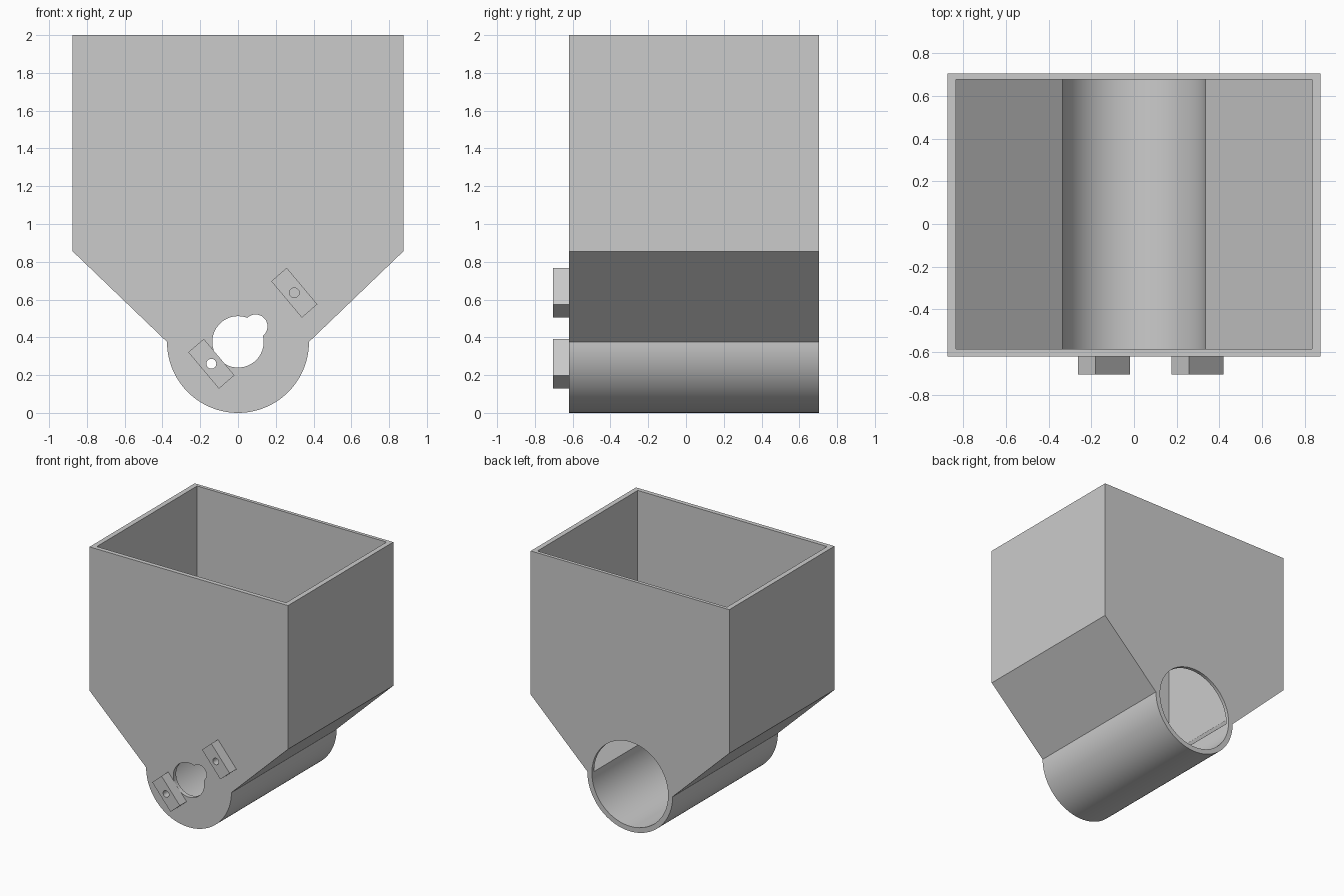
import bpy
import bmesh
from math import cos, sin, pi

cube = bpy.data.objects.get("Cube")
if cube:
    bpy.data.objects.remove(cube, do_unlink=True)

AXIS_Z = 0.376            # height of the tube axis
FRONT, BACK = -0.62, 0.705
TOP, BEND = 2.0, 0.855    # hopper rim and start of the slopes
SEGMENTS = 96


def arc(cx, cz, r, start, end, n):
    return [(cx + r * cos(start + (end - start) * i / n),
             cz + r * sin(start + (end - start) * i / n)) for i in range(n + 1)]


def circle(cx, cz, r, n=SEGMENTS):
    return arc(cx, cz, r, 0, 2 * pi, n)[:-1]


def hopper_profile(half_width, radius, top):
    """Straight sides, sloped shoulders and a half-round bottom."""
    return ([(half_width, top), (-half_width, top), (-half_width, BEND)]
            + arc(0, AXIS_Z, radius, -pi, 0, SEGMENTS // 2)
            + [(half_width, BEND)])


def prism(name, profile, y0, y1):
    """Extrude an (x, z) outline along y."""
    bm = bmesh.new()
    face = bm.faces.new([bm.verts.new((x, y0, z)) for x, z in profile])
    extruded = bmesh.ops.extrude_face_region(bm, geom=[face])
    moved = [v for v in extruded["geom"] if isinstance(v, bmesh.types.BMVert)]
    bmesh.ops.translate(bm, verts=moved, vec=(0, y1 - y0, 0))
    bmesh.ops.recalc_face_normals(bm, faces=bm.faces)
    mesh = bpy.data.meshes.new(name)
    bm.to_mesh(mesh)
    bm.free()
    obj = bpy.data.objects.new(name, mesh)
    bpy.context.collection.objects.link(obj)
    return obj


def activate(obj):
    bpy.ops.object.select_all(action="DESELECT")
    obj.select_set(True)
    bpy.context.view_layer.objects.active = obj


def cut(obj, profile, y0, y1):
    cutter = prism("cutter", profile, y0, y1)
    cutter.hide_render = True
    mod = obj.modifiers.new("cut", "BOOLEAN")
    mod.operation = "DIFFERENCE"
    mod.solver = "EXACT"
    mod.object = cutter
    activate(obj)
    bpy.ops.object.modifier_apply(modifier=mod.name)
    bpy.data.objects.remove(cutter, do_unlink=True)


def finish(obj):
    activate(obj)
    bpy.ops.object.shade_smooth_by_angle(angle=pi / 6)


# Hopper with open top and a tube along its bottom
body = prism("hopper_body", hopper_profile(0.875, 0.376, TOP), FRONT, BACK)
cut(body, hopper_profile(0.835, 0.336, TOP + 0.2), FRONT + 0.035, BACK - 0.027)

# Tube mouth in the back wall
cut(body, circle(0, AXIS_Z, 0.336), BACK - 0.05, BACK + 0.1)

# Shaft opening with a side lobe in the front wall
cut(body, circle(0, AXIS_Z, 0.136, 64), FRONT - 0.1, FRONT + 0.1)
cut(body, circle(0.093, 0.458, 0.063, 48), FRONT - 0.1, FRONT + 0.1)

# Two tilted mounting blocks, each with a screw hole through the wall
along = (0.081, -0.0965)
across = (0.041, 0.0355)
for name, cx, cz in (("upper_mount", 0.298, 0.636), ("lower_mount", -0.141, 0.26)):
    corners = [(cx + s * along[0] + t * across[0], cz + s * along[1] + t * across[1])
               for s, t in ((-1, -1), (1, -1), (1, 1), (-1, 1))]
    mount = prism(name, corners, -0.705, FRONT)
    for part in (mount, body):
        cut(part, circle(cx, cz, 0.026, 32), FRONT - 0.2, FRONT + 0.1)
    finish(mount)

finish(body)
